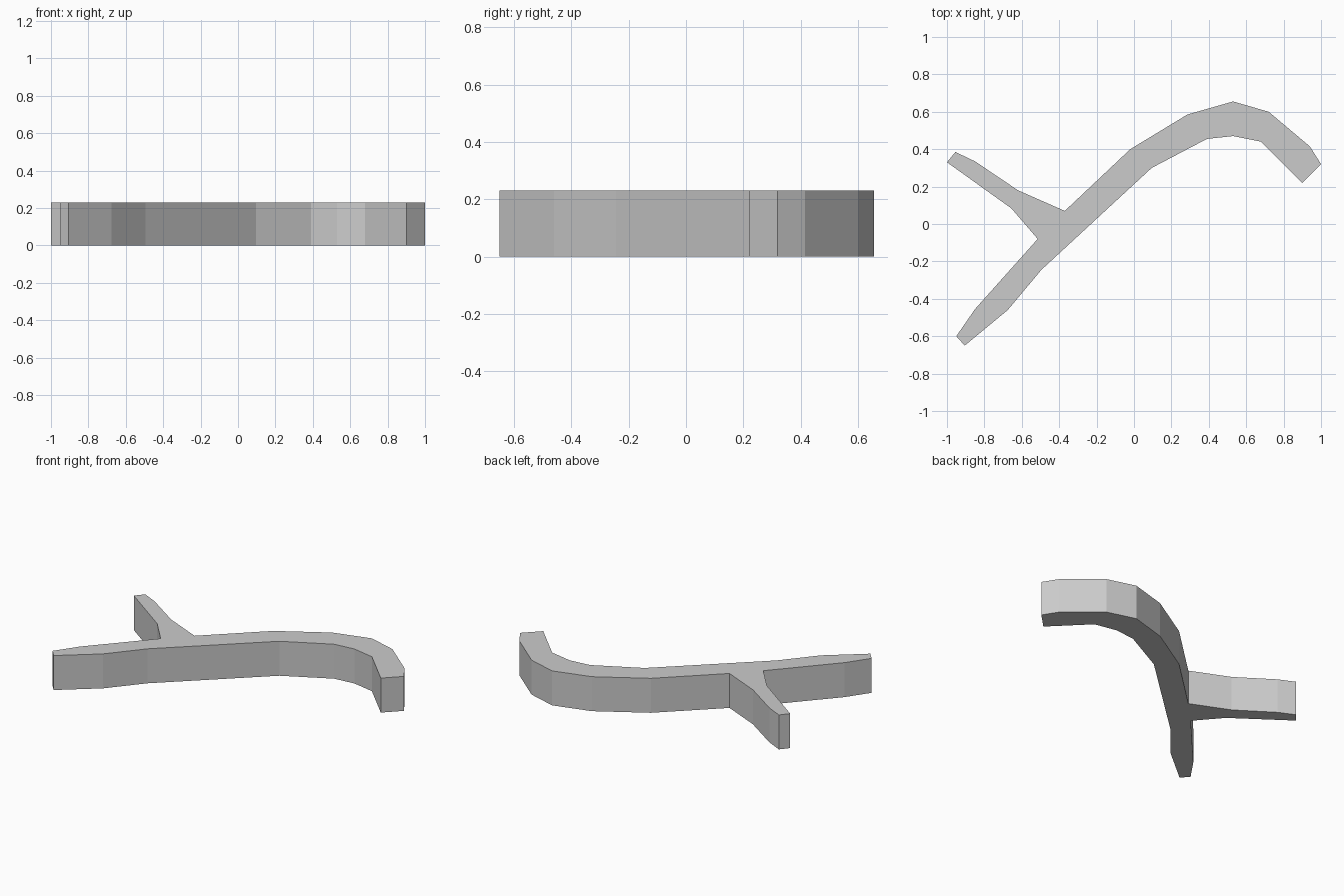
import bpy
import bmesh

cube = bpy.data.objects.get("Cube")
if cube:
    bpy.data.objects.remove(cube, do_unlink=True)

HEIGHT = 0.23

# One plain grey for the whole piece
grey = bpy.data.materials.new("light_grey")
grey.use_nodes = True
colour = (0.6, 0.6, 0.6, 1)
grey.diffuse_color = colour
grey.node_tree.nodes["Principled BSDF"].inputs["Base Color"].default_value = colour

# Outline of the forked branch, section by section
side_twig_tip = [(-0.655, 0.083), (-1, 0.33), (-0.955, 0.385), (-0.85, 0.335), (-0.62, 0.18)]
back_edge = [(-0.37, 0.07), (-0.02, 0.4), (0.285, 0.585), (0.53, 0.655), (0.72, 0.6)]
curved_end = [(0.94, 0.415), (1, 0.32), (0.9, 0.22), (0.68, 0.44)]
front_edge = [(0.53, 0.47), (0.39, 0.455), (0.095, 0.3), (-0.495, -0.245), (-0.675, -0.46)]
front_tip = [(-0.905, -0.65), (-0.95, -0.6), (-0.85, -0.455), (-0.515, -0.08)]
outline = side_twig_tip + back_edge + curved_end + front_edge + front_tip

# Extrude the outline upward into a flat-sided slab
bm = bmesh.new()
base = bm.faces.new([bm.verts.new((x, y, 0)) for x, y in outline])
top = bmesh.ops.extrude_face_region(bm, geom=[base], use_keep_orig=True)
bmesh.ops.translate(bm, vec=(0, 0, HEIGHT),
                    verts=[v for v in top["geom"] if isinstance(v, bmesh.types.BMVert)])
bmesh.ops.recalc_face_normals(bm, faces=bm.faces)

mesh = bpy.data.meshes.new("forked_branch")
bm.to_mesh(mesh)
bm.free()
mesh.materials.append(grey)
branch = bpy.data.objects.new("forked_branch", mesh)
bpy.context.collection.objects.link(branch)
